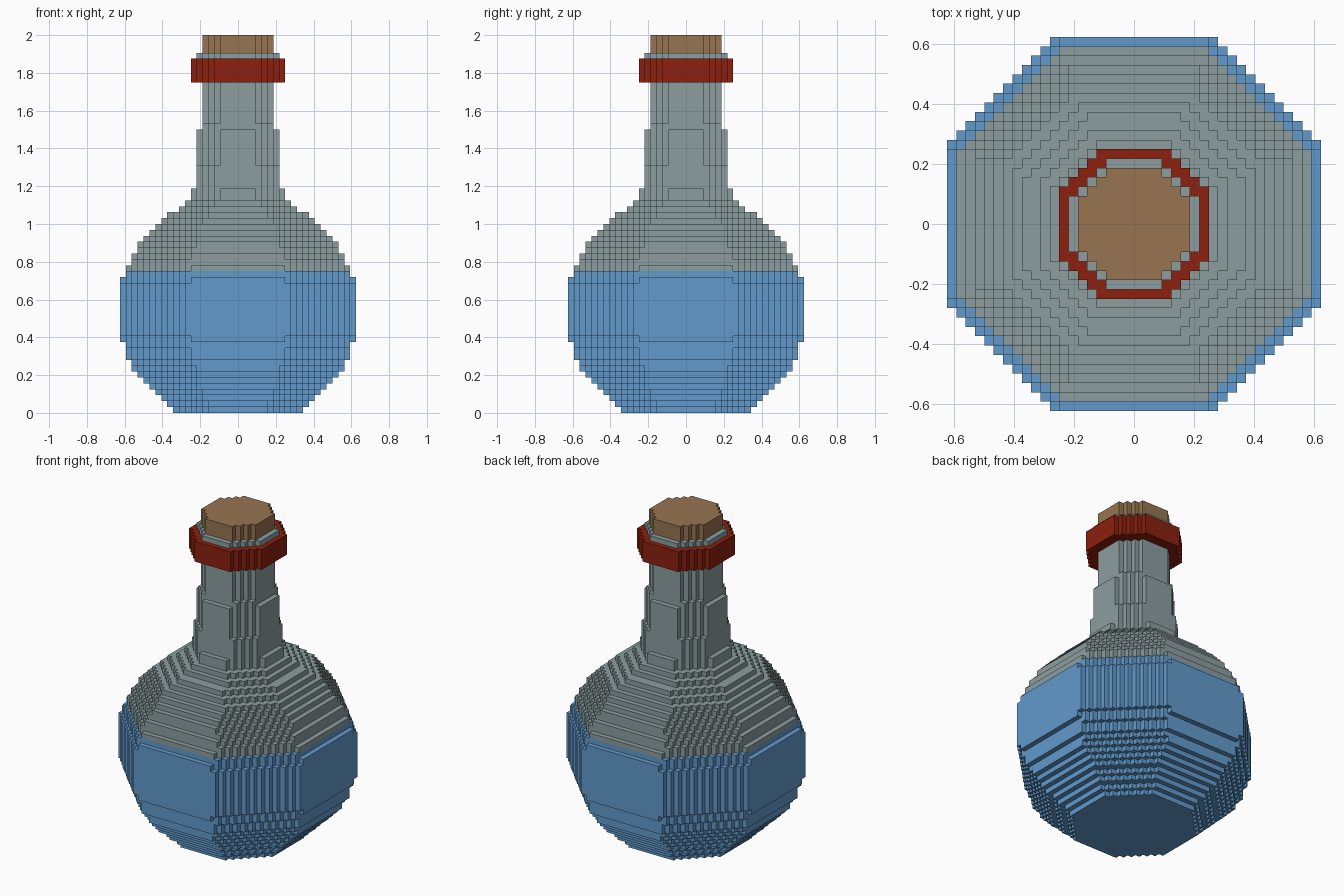
import bpy, bmesh, math
from mathutils import Vector

if "Cube" in bpy.data.objects:
    bpy.data.objects.remove(bpy.data.objects["Cube"], do_unlink=True)

U = 1 / 32  # edge of one block


def material(name, rgb):
    m = bpy.data.materials.new(name)
    m.use_nodes = True
    color = (*rgb, 1)
    m.diffuse_color = color
    m.node_tree.nodes["Principled BSDF"].inputs["Base Color"].default_value = color
    return m


blue = material("blue liquid", (0.122, 0.323, 0.604))
glass = material("grey glass", (0.262, 0.337, 0.352))
red = material("red band", (0.262, 0.0144, 0.0044))
cork = material("brown cork", (0.314, 0.178, 0.084))

# Octagon radius of every layer, in blocks, from the ground up
base = [10.9, 12, 13, 14, 14.9, 15.8, 16.6, 17.5, 18.1, 18.6, 19, 19.4]
belly = [19.6] + [20] * 9 + [19.6, 19.3]
shoulder = [18.8, 18.4, 17.8, 17.3, 16.7, 16.1, 15.3, 14.4, 13.2, 11.9, 10.4, 8.9]
neck = [7.62 - 0.1 * i for i in range(20)]

# Parts stacked bottom to top
parts = [
    ("liquid_body", blue, base + belly),
    ("glass_shoulder", glass, shoulder),
    ("glass_neck", glass, neck),
    ("neck_band", red, [8] * 4),
    ("bottle_lip", glass, [6.7]),
    ("cork_stopper", cork, [6] * 3),
]


def octagon_cells(r):
    """Blocks whose centres lie inside an octagon of inner radius r."""
    n = math.ceil(r) + 1
    return {(i, j) for i in range(-n, n) for j in range(-n, n)
            if max(abs(i + .5), abs(j + .5)) <= r
            and abs(i + .5) + abs(j + .5) <= r * math.sqrt(2)}


layers = [octagon_cells(r) for _, _, radii in parts for r in radii]


def filled(c):
    return 0 <= c[2] < len(layers) and (c[0], c[1]) in layers[c[2]]


def build(name, mat, first, count):
    """Skin the exposed sides of a range of layers."""
    bm = bmesh.new()
    verts = {}

    def vert(p):
        key = tuple(p)
        if key not in verts:
            verts[key] = bm.verts.new([v * U for v in key])
        return verts[key]

    for k in range(first, first + count):
        for i, j in layers[k]:
            for axis in range(3):
                for side in (0, 1):
                    neighbour = [i, j, k]
                    neighbour[axis] += 2 * side - 1
                    if filled(neighbour):
                        continue
                    corner = [i, j, k]
                    corner[axis] += side
                    a, b = (axis + 1) % 3, (axis + 2) % 3
                    quad = []
                    for da, db in ((0, 0), (1, 0), (1, 1), (0, 1)):
                        p = corner[:]
                        p[a] += da
                        p[b] += db
                        quad.append(vert(p))
                    bm.faces.new(quad if side else quad[::-1])

    # Merge the flat block faces into large panels
    bmesh.ops.dissolve_limit(bm, angle_limit=0.01, verts=bm.verts, edges=bm.edges)
    mesh = bpy.data.meshes.new(name)
    bm.to_mesh(mesh)
    bm.free()
    mesh.materials.append(mat)
    bpy.context.collection.objects.link(bpy.data.objects.new(name, mesh))


start = 0
for name, mat, radii in parts:
    build(name, mat, start, len(radii))
    start += len(radii)
